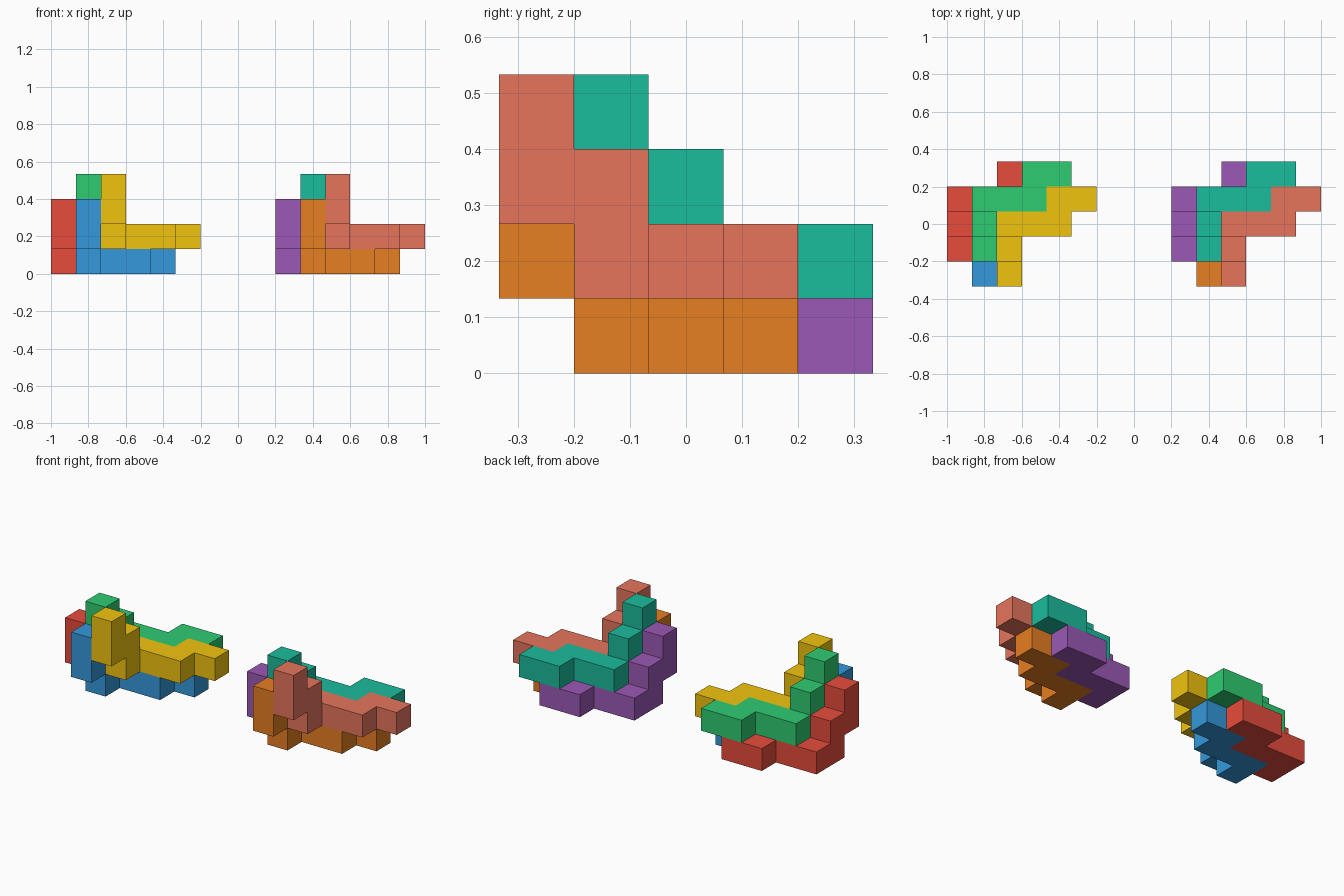
import bpy, bmesh
from mathutils import Vector

if "Cube" in bpy.data.objects:
    bpy.data.objects.remove(bpy.data.objects["Cube"])

U = 2 / 15  # edge of one cube cell

# Every piece is the same staircase chain of nine cubes
STEPS = ["-z", "+y", "-z", "+y", "+x", "+x", "+y", "+x"]
DIRS = {"+x": (1, 0, 0), "+y": (0, 1, 0), "-z": (0, 0, -1)}
# The four corners of each cube side, by outward direction
AXES = [Vector(a) for a in ((1, 0, 0), (0, 1, 0), (0, 0, 1))]


def chain(start):
    cells = [Vector(start)]
    for s in STEPS:
        cells.append(cells[-1] + Vector(DIRS[s]))
    return cells


def linear(hex_code):
    vals = [int(hex_code[i:i + 2], 16) / 255 for i in (0, 2, 4)]
    return [v / 12.92 if v <= 0.04045 else ((v + 0.055) / 1.055) ** 2.4 for v in vals] + [1]


def add_piece(name, start, origin, hex_code):
    cells = chain(start)
    filled = {tuple(c) for c in cells}
    bm = bmesh.new()
    for c in cells:
        for i in range(3):
            a, b = AXES[(i + 1) % 3] / 2, AXES[(i + 2) % 3] / 2
            for sign in (1, -1):
                n = AXES[i] * sign
                if tuple(c + n) in filled:  # skip walls between joined cubes
                    continue
                mid = c + Vector((0.5, 0.5, 0.5)) + n / 2
                ring = [mid - a - b, mid + a - b, mid + a + b, mid - a + b][::sign]
                bm.faces.new([bm.verts.new(p * U) for p in ring])
    bmesh.ops.remove_doubles(bm, verts=bm.verts, dist=1e-4)
    # Merge the cell sides into large flat faces
    bmesh.ops.dissolve_limit(bm, angle_limit=0.01, verts=bm.verts, edges=bm.edges)
    mesh = bpy.data.meshes.new(name)
    bm.to_mesh(mesh)
    bm.free()
    mat = bpy.data.materials.new(name + "_colour")
    mat.diffuse_color = linear(hex_code)
    mat.use_nodes = True
    mat.node_tree.nodes["Principled BSDF"].inputs["Base Color"].default_value = mat.diffuse_color
    mesh.materials.append(mat)
    obj = bpy.data.objects.new(name, mesh)
    obj.location = origin
    bpy.context.collection.objects.link(obj)


# Four nested copies of the chain make one cluster
STARTS = {"upper_front": (2, 0, 3), "lower_front": (1, 0, 2),
          "upper_back": (1, 1, 3), "lower_back": (0, 1, 2)}
CLUSTERS = {
    "left": (-1.0, ["f1c40f", "3498db", "2ecc71", "e74c3c"]),
    "right": (0.2, ["e6755c", "e67e22", "1abc9c", "9b59b6"]),
}
for side, (x, colours) in CLUSTERS.items():
    for (part, start), colour in zip(STARTS.items(), colours):
        add_piece(f"{side}_{part}_piece", start, (x, -2.5 * U, 0), colour)
